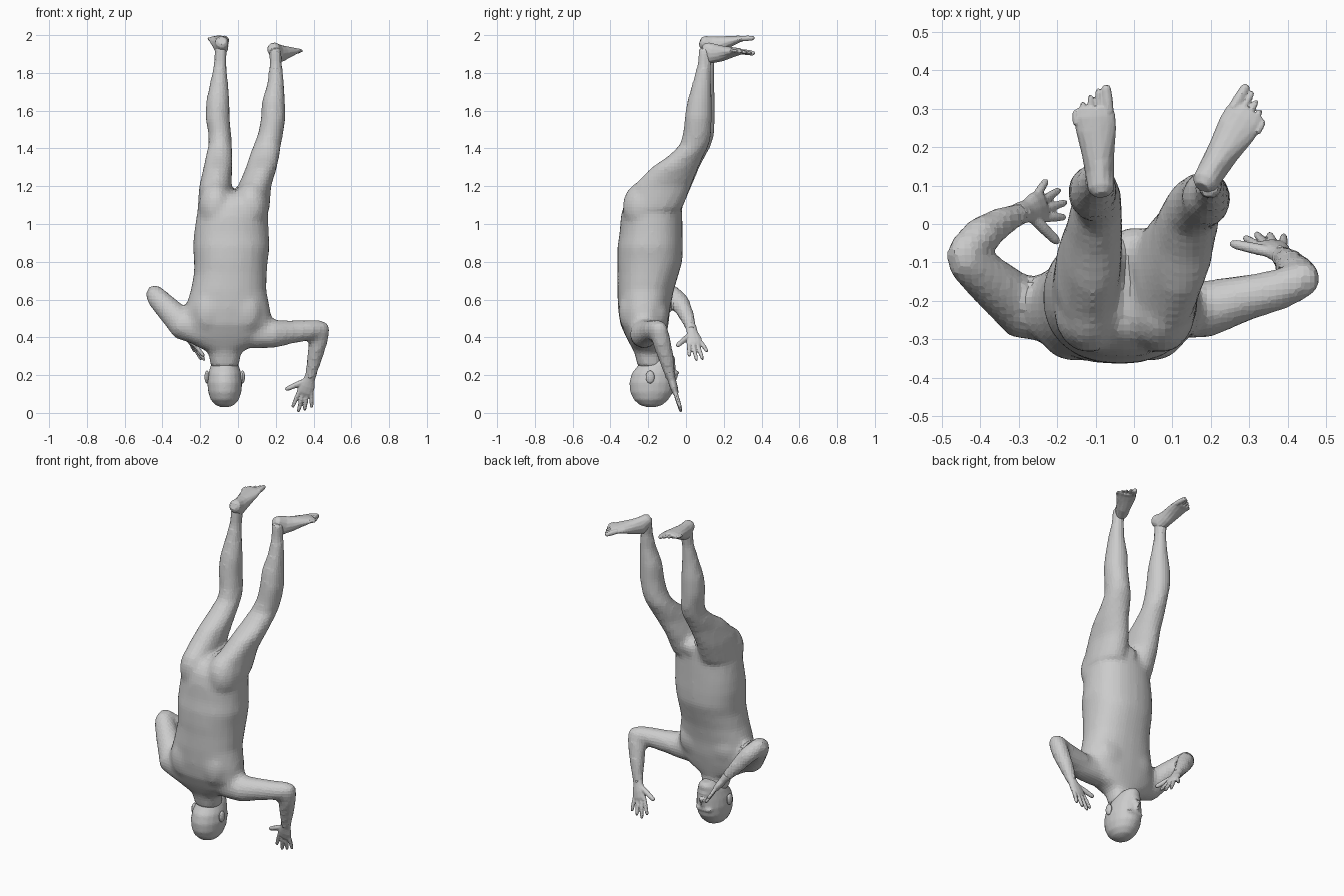
import bpy, bmesh, math
from mathutils import Vector, Matrix

X = Vector((1, 0, 0))
Z = Vector((0, 0, 1))


def loft(bm, secs, wide=X, axis=None, n=16, power=2.0):
    """Skin elliptical rings (x, y, z, half width, half depth), capped at both ends."""
    pts = [Vector(s[:3]) for s in secs]
    rings = []
    for i, s in enumerate(secs):
        t = axis or (pts[min(i + 1, len(pts) - 1)] - pts[max(i - 1, 0)]).normalized()
        u = (wide - t * wide.dot(t)).normalized()
        v = t.cross(u)
        ra, rb = s[3], s[-1]
        ring = []
        for k in range(n):
            a = 2 * math.pi * k / n
            c, d = math.cos(a), math.sin(a)
            c = math.copysign(abs(c) ** (2 / power), c)
            d = math.copysign(abs(d) ** (2 / power), d)
            ring.append(bm.verts.new(pts[i] + u * c * ra + v * d * rb))
        rings.append(ring)
    for a, b in zip(rings, rings[1:]):
        for k in range(n):
            bm.faces.new((a[k], a[(k + 1) % n], b[(k + 1) % n], b[k]))
    bm.faces.new(rings[0][::-1])
    bm.faces.new(rings[-1])


def ball(bm, centre, size):
    m = Matrix.Translation(centre) @ Matrix.Diagonal((*size, 1))
    bmesh.ops.create_uvsphere(bm, u_segments=16, v_segments=10, radius=1, matrix=m)


def finger(bm, base, tip, r):
    """Tapered digit with a rounded tip."""
    base, tip = Vector(base), Vector(tip)
    rows = [(0, 1), (.45, 1.02), (.85, .88), (.96, .65), (1, .25)]
    side = X if abs((tip - base).normalized().x) < .8 else Z
    loft(bm, [(*base.lerp(tip, t), r * k) for t, k in rows], side, n=8)


def finish(name, bm, voxel=0, smooth=0):
    bmesh.ops.recalc_face_normals(bm, faces=bm.faces)
    me = bpy.data.meshes.new(name)
    bm.to_mesh(me)
    bm.free()
    ob = bpy.data.objects.new(name, me)
    bpy.context.collection.objects.link(ob)
    if voxel:
        r = ob.modifiers.new("blend", 'REMESH')
        r.mode, r.voxel_size = 'VOXEL', voxel
        s = ob.modifiers.new("soften", 'SMOOTH')
        s.factor, s.iterations = .5, smooth
    return ob


# Torso, upside down: hips at the top, shoulders below
body = bmesh.new()
loft(body, [(-.02, -.16, 1.17, .1, .09), (-.022, -.165, 1.15, .155, .13),
            (-.025, -.175, 1.1, .183, .155),
            (-.03, -.182, 1.04, .19, .163), (-.035, -.185, .95, .198, .167),
            (-.035, -.19, .88, .203, .173), (-.038, -.192, .8, .195, .173),
            (-.04, -.2, .74, .193, .163),
            (-.05, -.214, .65, .2, .15), (-.055, -.222, .55, .225, .138),
            (-.06, -.22, .47, .24, .128), (-.065, -.212, .40, .22, .105),
            (-.068, -.205, .355, .16, .088), (-.07, -.2, .325, .088, .075),
            (-.07, -.185, .24, .073, .07)], axis=Z, n=24, power=2.25)
for x, s in ((-.118, -1), (.07, 1)):
    ball(body, (x, -.225, 1.09), (.092, .112, .135))             # buttocks
    ball(body, (-.05 + s * .09, -.145, .52), (.1, .055, .1))     # chest
    ball(body, (-.055 + s * .1, -.29, .54), (.085, .068, .12))   # shoulder blades
ball(body, (-.005, -.07, 1.13), (.05, .065, .06))                # groin

# Legs: shared heights and depths, separate x positions and widths
depth = [(1.08, -.17, .15), (1.2, -.125, .155), (1.3, -.055, .125), (1.36, .005, .094),
         (1.42, .052, .078), (1.48, .067, .076), (1.56, .073, .073), (1.65, .08, .067),
         (1.75, .092, .05), (1.85, .106, .037), (1.92, .114, .042), (1.96, .114, .036)]
left = [(-.115, .1), (-.12, .086), (-.106, .077), (-.1, .071), (-.094, .063), (-.097, .061),
        (-.108, .065), (-.107, .063), (-.1, .048), (-.094, .034), (-.092, .034), (-.09, .032)]
right = [(.068, .1), (.088, .088), (.124, .083), (.14, .08), (.156, .073), (.173, .067),
         (.187, .066), (.188, .062), (.2, .044), (.2, .034), (.197, .035), (.194, .032)]
for leg, dy, top in ((left, .008, 1.968), (right, -.008, 1.938)):
    loft(body, [(x, y + dy * min(1, i / 5), min(z, top - .003 * (11 - i)), w, d)
                for i, ((x, w), (z, y, d)) in enumerate(zip(leg, depth))], axis=Z)

# Arms: upper arm and forearm chains
arms = [
    [(.08, -.22, .42, .08), (.19, -.222, .418, .075), (.28, -.195, .428, .062),
     (.38, -.17, .438, .054), (.44, -.145, .445, .048), (.46, -.14, .447, .032)],
    [(.452, -.155, .48, .03), (.442, -.145, .45, .047), (.425, -.13, .38, .05),
     (.405, -.105, .29, .042), (.385, -.083, .2, .03), (.38, -.078, .18, .03)],
    [(-.18, -.23, .43, .08), (-.29, -.22, .465, .082), (-.36, -.16, .54, .068),
     (-.425, -.105, .607, .058), (-.448, -.085, .635, .049), (-.458, -.075, .645, .032)],
    [(-.465, -.1, .652, .03), (-.445, -.08, .635, .048), (-.4, -.03, .585, .05),
     (-.345, .005, .51, .041), (-.29, .03, .44, .029), (-.28, .033, .43, .029)],
]
for chain in arms:
    loft(body, chain, wide=Vector((0, 1, .2)))
finish("body", body, .018, 4)

# Head with face features, chin up and crown down
head = bmesh.new()
loft(head, [(-.07, -.185, .03, .02), (-.07, -.185, .042, .05, .06), (-.07, -.185, .07, .075, .092),
            (-.07, -.182, .11, .088, .114), (-.07, -.18, .16, .093, .12),
            (-.07, -.173, .21, .087, .114), (-.07, -.155, .255, .073, .096),
            (-.07, -.125, .29, .054, .068), (-.07, -.115, .31, .03, .045)], axis=Z, n=20)
ball(head, (-.07, -.072, .15), (.058, .016, .014))     # brow
ball(head, (-.07, -.059, .195), (.012, .016, .032))    # nose bridge
ball(head, (-.07, -.052, .213), (.02, .018, .012))     # nose tip
ball(head, (-.07, -.067, .246), (.03, .014, .012))     # lips
ball(head, (-.07, -.078, .284), (.028, .022, .018))    # chin
finish("head", head, .009, 3)

# Ears
for side, name in ((-1, "left_ear"), (1, "right_ear")):
    ear = bmesh.new()
    ball(ear, (-.07 + side * .094, -.19, .19), (.013, .023, .034))
    finish(name, ear)


# Hands: palm, four fingers and a thumb
def hand(name, wrist, knuckle, wide, tips, thumb):
    bm = bmesh.new()
    w, k, wide = Vector(wrist), Vector(knuckle), Vector(wide).normalized()
    loft(bm, [(*w.lerp(k, t), a, b) for t, a, b in
              ((-.25, .029, .027), (.2, .03, .022), (.6, .042, .021), (.95, .044, .017), (1.1, .038, .011))],
         wide, n=12)
    for i, tip in enumerate(tips):
        finger(bm, w.lerp(k, .88) + wide * (i - 1.5) * .021, tip, .0115)
    finger(bm, w.lerp(k, .3) - wide * .012, thumb, .015)
    finish(name, bm, .005, 2)


hand("right_hand", (.385, -.083, .2), (.353, -.055, .105), (1, 0, -.1),
     [(.288, -.035, .028), (.318, -.025, .002), (.352, -.025, .012), (.39, -.03, .027)],
     (.25, -.05, .123))
hand("left_hand", (-.29, .03, .44), (-.238, .047, .365), (-.3, .9, .2),
     [(-.178, .018, .298), (-.176, .057, .276), (-.193, .09, .28), (-.228, .114, .323)],
     (-.196, -.05, .353))


# Feet: soles up, toes pointing to the back
def foot(name, heel, front, inner):
    bm = bmesh.new()
    h, f = Vector(heel), Vector(front)
    d = (f - h).normalized()
    wide = (X - d * X.dot(d)).normalized() * inner
    down = Vector((0, 0, -1))
    rows = [(0, .02, .02, 0), (.06, .034, .034, .006), (.25, .038, .054, .032), (.45, .042, .043, .024),
            (.75, .053, .026, .008), (.9, .054, .018, .001), (1, .046, .013, 0)]
    loft(bm, [(*(h.lerp(f, t) + down * o), a, b) for t, a, b, o in rows], wide, n=14)
    for i, (reach, r) in enumerate(((.055, .0145), (.053, .0095), (.045, .009), (.034, .009), (.02, .009))):
        base = f + wide * (.036 - i * .0215) - d * (.018 + i * .006)
        finger(bm, base, base + d * (reach + .018), r)
    finish(name, bm, .004, 2)


foot("left_foot", (-.084, .075, 1.97), (-.104, .305, 1.982), 1)
foot("right_foot", (.177, .095, 1.94), (.298, .298, 1.912), -1)
